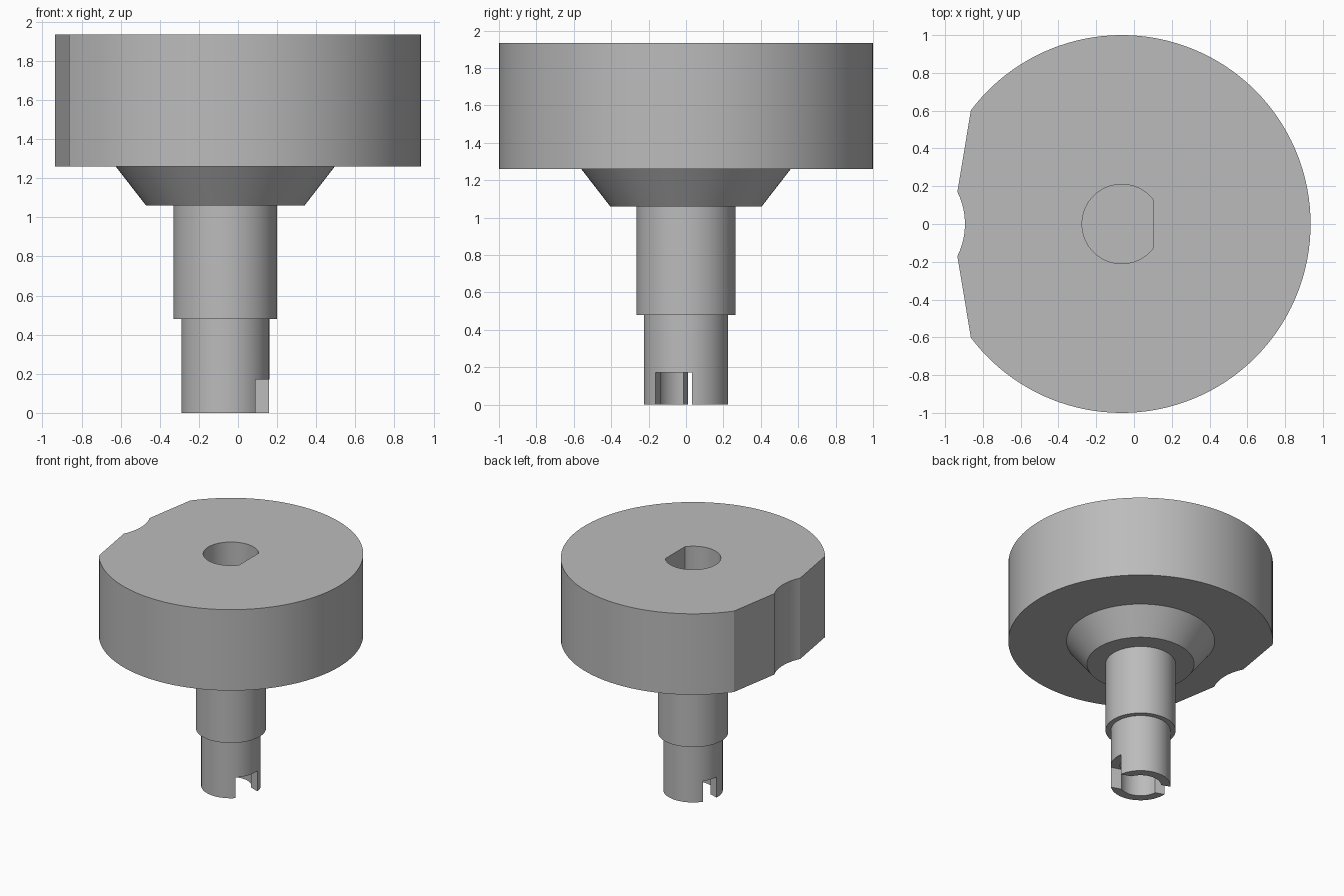
import bpy, bmesh
from math import sin, cos, radians, atan2, hypot
from mathutils import Matrix

AXIS_X = -0.065          # the turning axis sits slightly off centre
SLOT_ANGLE = radians(-19)

if "Cube" in bpy.data.objects:
    bpy.data.objects.remove(bpy.data.objects["Cube"])

metal = bpy.data.materials.new("plain_grey")
metal.use_nodes = True
GREY = (0.5, 0.5, 0.5, 1)
metal.diffuse_color = GREY
metal.node_tree.nodes["Principled BSDF"].inputs["Base Color"].default_value = GREY


def arc(radius, start, end, steps, cx=0):
    """Points along an arc, angles in degrees."""
    angles = [radians(start + (end - start) * i / steps) for i in range(steps + 1)]
    return [(cx + radius * cos(a), radius * sin(a)) for a in angles]


def circle(radius, steps=96):
    return arc(radius, 0, 360, steps)[:-1]


def loft(name, outline, z0, z1, top_scale=1.0, turn=0.0):
    """Closed solid from an outline, optionally tapering upward."""
    bm = bmesh.new()
    low = [bm.verts.new((x, y, z0)) for x, y in outline]
    high = [bm.verts.new((x * top_scale, y * top_scale, z1)) for x, y in outline]
    n = len(outline)
    for i in range(n):
        j = (i + 1) % n
        bm.faces.new((low[i], low[j], high[j], high[i]))
    bm.faces.new(low[::-1])
    bm.faces.new(high)
    bm.transform(Matrix.Translation((AXIS_X, 0, 0)) @ Matrix.Rotation(turn, 4, "Z"))
    bmesh.ops.recalc_face_normals(bm, faces=bm.faces)
    mesh = bpy.data.meshes.new(name)
    bm.to_mesh(mesh)
    bm.free()
    mesh.materials.append(metal)
    obj = bpy.data.objects.new(name, mesh)
    bpy.context.collection.objects.link(obj)
    return obj


def select_only(obj):
    bpy.ops.object.select_all(action="DESELECT")
    obj.select_set(True)
    bpy.context.view_layer.objects.active = obj


def cut(obj, cutter):
    select_only(obj)
    mod = obj.modifiers.new("cut", "BOOLEAN")
    mod.operation = "DIFFERENCE"
    mod.solver = "EXACT"
    mod.object = cutter
    bpy.ops.object.modifier_apply(modifier=mod.name)


# Disk outline: round rim, two slanted flats and a shallow scallop
half, depth, edge_x = 0.17, 0.04, -0.87
scallop_r = (half ** 2 + depth ** 2) / (2 * depth)
scallop_cx = edge_x + depth - scallop_r
spread = atan2(half, edge_x - scallop_cx) * 180 / 3.14159265
rim = arc(1.0, -143, 143, 110)
scallop = arc(scallop_r, spread, -spread, 14, scallop_cx)
disk = loft("heavy_disk", rim + scallop, 1.26, 1.935)

# Tapered collar and stepped shaft
collar = loft("tapered_collar", circle(0.405), 1.06, 1.26, 0.56 / 0.405)
upper = loft("upper_shaft", circle(0.265), 0.48, 1.06)
lower = loft("lower_shaft", circle(0.225), 0.0, 0.48)

# D-shaped blind bore from the top
bore = loft("bore_cutter", arc(0.21, 38, 322, 72), 0.9, 2.1)
for part in (disk, collar, upper):
    cut(part, bore)

# Round socket and two unequal drive slots in the shaft end
socket = loft("socket_cutter", circle(0.155, 64), -0.1, 0.3)
wide = [(0, -0.104), (0.4, -0.104), (0.4, 0.104), (0, 0.104)]
narrow = [(-0.4, -0.062), (0, -0.062), (0, 0.062), (-0.4, 0.062)]
wide_slot = loft("wide_slot_cutter", wide, -0.1, 0.172, turn=SLOT_ANGLE)
narrow_slot = loft("narrow_slot_cutter", narrow, -0.1, 0.172, turn=SLOT_ANGLE)
for cutter in (socket, wide_slot, narrow_slot):
    cut(lower, cutter)

for cutter in (bore, socket, wide_slot, narrow_slot):
    bpy.data.objects.remove(cutter)

for part in (disk, collar, upper, lower):
    select_only(part)
    bpy.ops.object.shade_smooth_by_angle(angle=radians(20))
